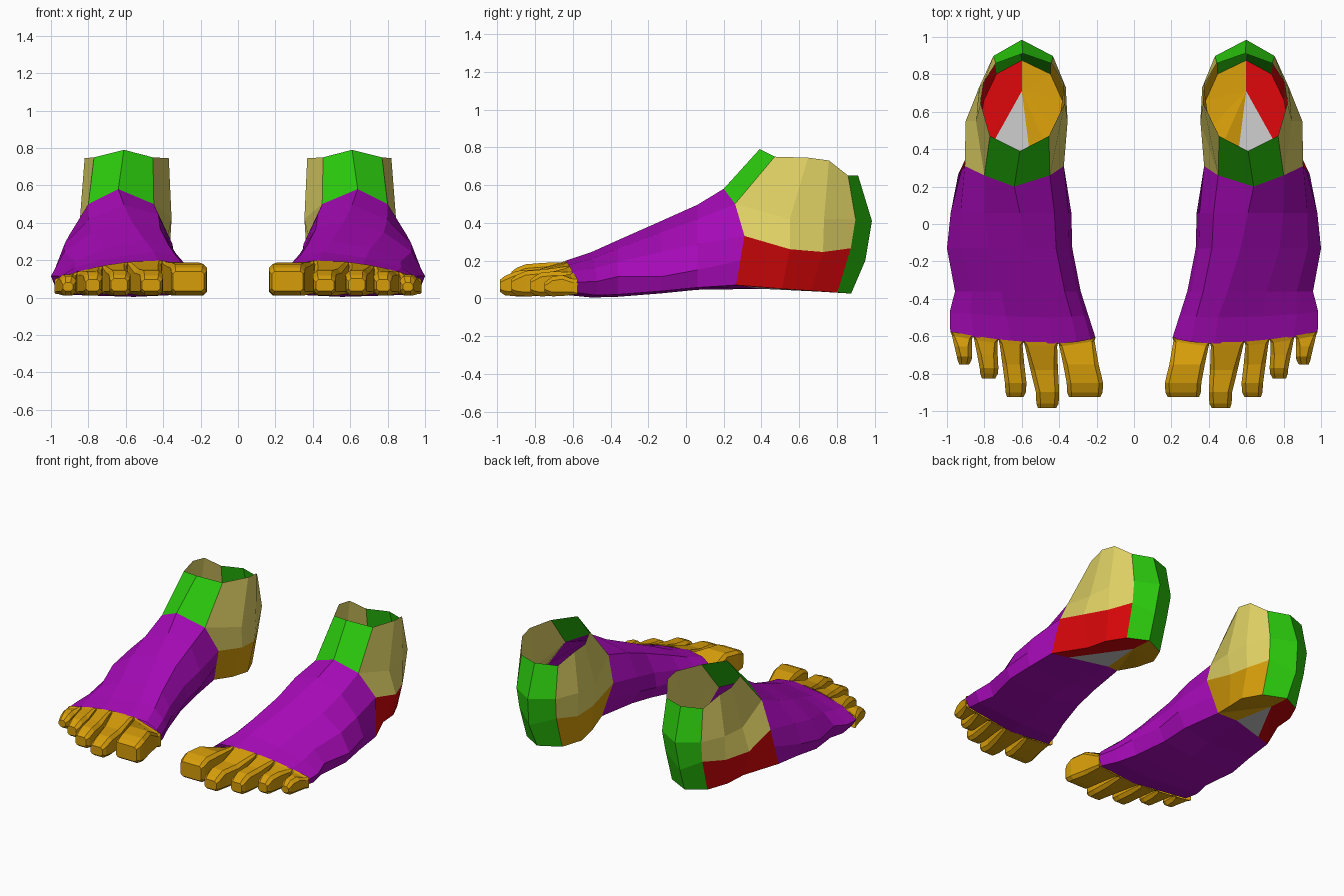
import bpy, bmesh
from mathutils import Vector

if "Cube" in bpy.data.objects:
    bpy.data.objects.remove(bpy.data.objects["Cube"])

COLORS = {
    "purple": (.38, .003, .47, 1), "orange": (.68, .34, .003, 1),
    "green": (.025, .60, .004, 1), "red": (.70, .002, .003, 1),
    "khaki": (.74, .64, .13, 1),
}
MATS = {}
for key, col in COLORS.items():
    MATS[key] = bpy.data.materials.new(key)
    MATS[key].diffuse_color = col
HEEL_MID = Vector((.61, .6, .35))


def lerp(a, b, t):
    return a + (b - a) * t


def mix(a, b, t=.5):
    return tuple(lerp(p, q, t) for p, q in zip(a, b))


def build(name, faces, color=None, center=None):
    """Make a flat-shaded object from face loops, mirrored to the other foot."""
    bm = bmesh.new()
    for loop in faces:
        bm.faces.new([bm.verts.new(p) for p in loop])
    bmesh.ops.remove_doubles(bm, verts=bm.verts, dist=1e-4)
    bm.normal_update()
    if center is None:
        bmesh.ops.recalc_face_normals(bm, faces=bm.faces)
    else:
        for f in bm.faces:
            if f.normal.dot(f.calc_center_median() - center) < 0:
                f.normal_flip()
    mesh = bpy.data.meshes.new(name)
    bm.to_mesh(mesh)
    bm.free()
    ob = bpy.data.objects.new(name, mesh)
    bpy.context.collection.objects.link(ob)
    if color:
        mesh.materials.append(MATS[color])
    mod = ob.modifiers.new("other_foot", 'MIRROR')
    mod.use_mirror_merge = False
    return ob


def loft(rings, closed=True):
    """Quads between neighbouring rings or open rows."""
    faces = []
    for a, b in zip(rings, rings[1:]):
        n = len(a)
        for i in range(n if closed else n - 1):
            j = (i + 1) % n
            faces.append([a[i], a[j], b[j], b[i]])
    return faces


# Heel rows, each running outer front -> back -> inner front
def heel_row(cx, w, x_out, x_in, yf, yb, us, zs):
    us = (1,) + us + (0, -.68, -.96, -1)
    steps = (0, 1, 2, 3, 4, 3, 2, 1, 0)
    ts = (0, .4, .65, .88, 1)
    xs = [x_out] + [cx + w * u for u in us] + [x_in]
    return [(x, lerp(yf, yb, ts[s]), zs[s]) for x, s in zip(xs, steps)]


rows = [
    heel_row(.595, .225, .77, .455, .47, .912, (.93, .64), (.75, .745, .73, .65, .65)),
    heel_row(.60, .245, .80, .45, .26, .985, (.93, .62), (.50, .42, .42, .42, .41)),
    heel_row(.615, .25, .905, .375, .31, .95, (.86, .52), (.33, .26, .245, .265, .20)),
    heel_row(.60, .225, .94, .37, .265, .875, (.90, .60), (.07, .05, .04, .03, .025)),
]
rows[2][1] = (.90, .55, .26)          # outer ankle swelling
rows[3][8] = (.44, .35, .085)         # inner arch meets the heel
rows[3][7] = (.405, .51, .055)
OUT, BACK, INN = slice(0, 4), slice(3, 6), slice(5, 9)


def panel(r0, r1, cols):
    return loft([r[cols] for r in rows[r0:r1]], closed=False)


ridge = (.64, .20, .58)
arch_end = (.56, .40, .05)
apex = (.60, .71, .035)
build("ankle_sides", panel(0, 3, OUT) + panel(0, 3, INN), "khaki", HEEL_MID)
build("heel_back", panel(0, 4, BACK), "green", HEEL_MID)
build("ankle_front",
      loft([[rows[0][0], (.61, .39, .79), rows[0][8]],
            [rows[1][0], ridge, rows[1][8]]], closed=False), "green", HEEL_MID)

# Lower heel with its half of the sole, and the bare patch between
base = rows[3]
patch_corner = mix(base[0], arch_end, .3)


def sole_fan(edge):
    return [[apex, a, b] for a, b in zip(edge, edge[1:])]


build("heel_outer", panel(2, 4, OUT) + sole_fan([patch_corner] + base[:5]),
      "red", HEEL_MID)
build("heel_inner", panel(2, 4, INN) + sole_fan(base[4:] + [arch_end]),
      "orange", HEEL_MID)
build("sole_patch", [[apex, patch_corner, arch_end]], None, HEEL_MID)


# Forefoot: cross-sections from the toe line back to the ankle
def section(y, xin, xout, xr, top, bot, edge, t, bow):
    def pt(side, a, z):
        x = lerp(xr, xout if side > 0 else xin, a)
        return (x, y + bow * a * a * (1 if side > 0 else .5), z)

    def h(b):
        return lerp(bot, top, b)
    return [
        (xr, y, top),
        pt(1, lerp(.42, .53, t), h(lerp(.87, .82, t))),
        pt(1, lerp(.77, .88, t), h(lerp(.68, .50, t))),
        pt(1, 1, edge),
        pt(1, .93, bot + .012),
        (lerp(xin, xout, .42), y, bot),
        pt(-1, lerp(.9, .75, t), bot + .008 + .035 * t),
        pt(-1, 1, edge + .01 + .03 * t),
        pt(-1, lerp(.88, .96, t), h(lerp(.68, .50, t))),
        pt(-1, lerp(.55, .70, t), h(lerp(.92, .88, t))),
    ]


rings = [
    section(-.64, .205, .982, .43, .198, .018, .085, 0, .06),
    section(-.50, .245, .985, .45, .245, .004, .09, .15, .03),
    section(-.36, .285, .957, .50, .308, .008, .115, .35, 0),
    section(-.13, .33, 1.0, .57, .41, .026, .115, .6, 0),
    section(.06, .335, .98, .61, .495, .045, .15, .8, 0),
    [ridge, rows[1][0], rows[2][0], mix(rows[2][0], base[0]), base[0],
     arch_end, base[8], mix(rows[2][8], base[8]), rows[2][8], rows[1][8]],
]
build("forefoot", loft(rings), "purple")


# Toes: chamfered boxes flaring out to meet the curved front of the forefoot
def toe_ring(y, x0, x1, z0, z1, c):
    return [(x0 + c, y, z0), (x1 - c, y, z0), (x1, y, z0 + c),
            (x1, y, z1 - c), (x1 - c, y, z1), (x0 + c, y, z1),
            (x0, y, z1 - c), (x0, y, z0 + c)]


def toe_line(x):
    """y and top z of the forefoot's front edge."""
    a = (x - .43) / (.552 if x > .43 else -.225)
    return (-.634 + (.06 if x > .43 else .03) * a * a,
            .199 - (.10 if x > .43 else .085) * a * a)


def toe_root(x0, x1, forward, drop, c):
    ring = []
    for x, _, z in toe_ring(0, x0, x1, 0, 1, c):
        y, top = toe_line(x)
        low, high = .019, top - drop
        z = low + z if z < .5 else high - (1 - z)
        ring.append((x, y - forward, z))
    return ring


# base x range, tip x range, tip y, knuckle top z, tip top z
toes = [
    (.205, .405, .165, .360, -.925, .180, .160),
    (.405, .590, .400, .525, -.985, .145, .118),
    (.590, .725, .575, .690, -.925, .145, .122),
    (.725, .860, .725, .825, -.825, .135, .118),
    (.860, .980, .865, .947, -.750, .115, .102),
]
faces = []
for b0, b1, t0, t1, ty, kz, tz in toes:
    root = toe_line((b0 + b1) / 2)[0]
    m0, m1 = lerp(b0, t0, .5) + .004, lerp(b1, t1, .5) - .004
    toe = [
        toe_root(b0, b1, 0, 0, .006),
        toe_root(b0 + .006, b1 - .006, .02, .006, .014),
        toe_ring(lerp(root, ty, .42), m0, m1, .012, kz + .008, .022),
        toe_ring(lerp(root, ty, .75), t0, t1, .010, kz, .022),
        toe_ring(ty + .025, t0 + .003, t1 - .003, .016, tz, .022),
        toe_ring(ty, t0 + .016, t1 - .012, .034, tz - .02, .014),
    ]
    faces += loft(toe) + [toe[-1]]
build("toes", faces, "orange")

for m in bpy.data.materials:
    if m.users and not m.is_grease_pencil:
        m.use_nodes = True
        m.node_tree.nodes["Principled BSDF"].inputs["Base Color"].default_value = m.diffuse_color
